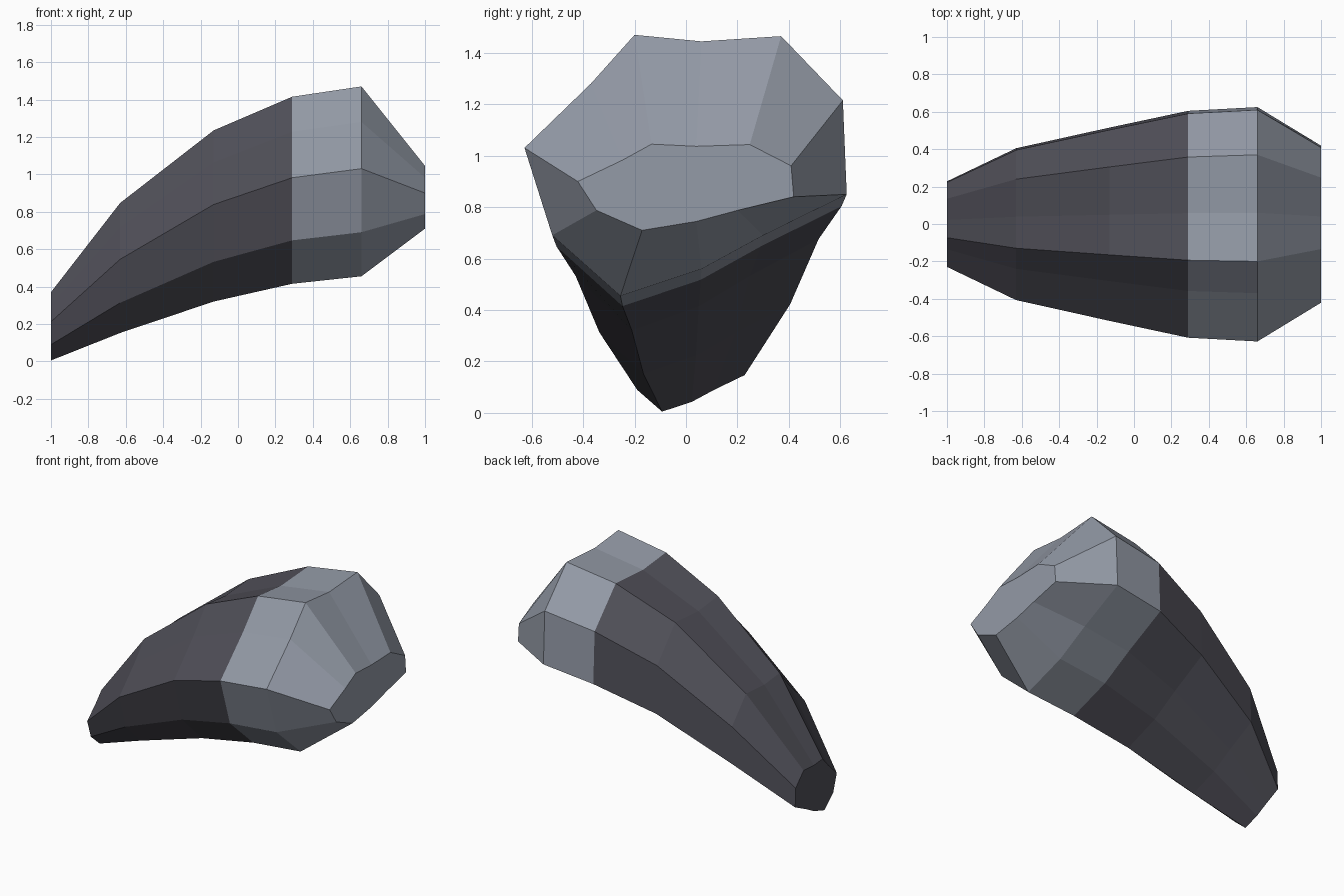
import bpy
import bmesh

if "Cube" in bpy.data.objects:
    bpy.data.objects.remove(bpy.data.objects["Cube"])

# Cross-section (y, z): z runs 0 at the underside to 1 at the ridge
SECTION = [(-0.20, 1.0), (0.06, 0.975), (0.37, 0.995), (0.61, 0.749),
           (0.625, 0.389), (0.30, 0.232), (0.06, 0.103), (-0.255, 0.0),
           (-0.52, 0.232), (-0.628, 0.567), (-0.37, 0.813)]

# Stations along the curve: x, width scale, bottom z, height
STATIONS = [(-1.0, 0.365, 0.005, 0.365), (-0.63, 0.648, 0.152, 0.695),
            (-0.13, 0.825, 0.32, 0.915), (0.29, 0.968, 0.415, 1.0),
            (0.66, 1.0, 0.455, 1.015), (1.0, 0.67, 0.71, 0.335)]


def material(name, color):
    mat = bpy.data.materials.new(name)
    mat.diffuse_color = (*color, 1.0)
    mat.use_nodes = True
    mat.node_tree.nodes["Principled BSDF"].inputs["Base Color"].default_value = mat.diffuse_color
    return mat


def loft(name, stations, mat, cap_start=False, cap_end=False):
    """Skin the cross-section through the stations."""
    bm = bmesh.new()
    rings = [[bm.verts.new((x, y * w, z0 + z * h)) for y, z in SECTION]
             for x, w, z0, h in stations]
    n = len(SECTION)
    for a, b in zip(rings, rings[1:]):
        for i in range(n):
            j = (i + 1) % n
            bm.faces.new((a[i], b[i], b[j], a[j]))
    if cap_start:
        bm.faces.new(rings[0])
    if cap_end:
        bm.faces.new(rings[-1][::-1])
    mesh = bpy.data.meshes.new(name)
    bm.to_mesh(mesh)
    bm.free()
    mesh.materials.append(mat)
    obj = bpy.data.objects.new(name, mesh)
    bpy.context.collection.objects.link(obj)
    return obj


dark = material("dark grey", (0.080, 0.079, 0.098))
light = material("blue grey", (0.295, 0.325, 0.385))

# Dark curved horn, closed at its narrow tip
loft("curved_horn", STATIONS[:4], dark, cap_start=True)
# Pale base collar, tapering to a flat end
loft("horn_base", STATIONS[3:], light, cap_end=True)
